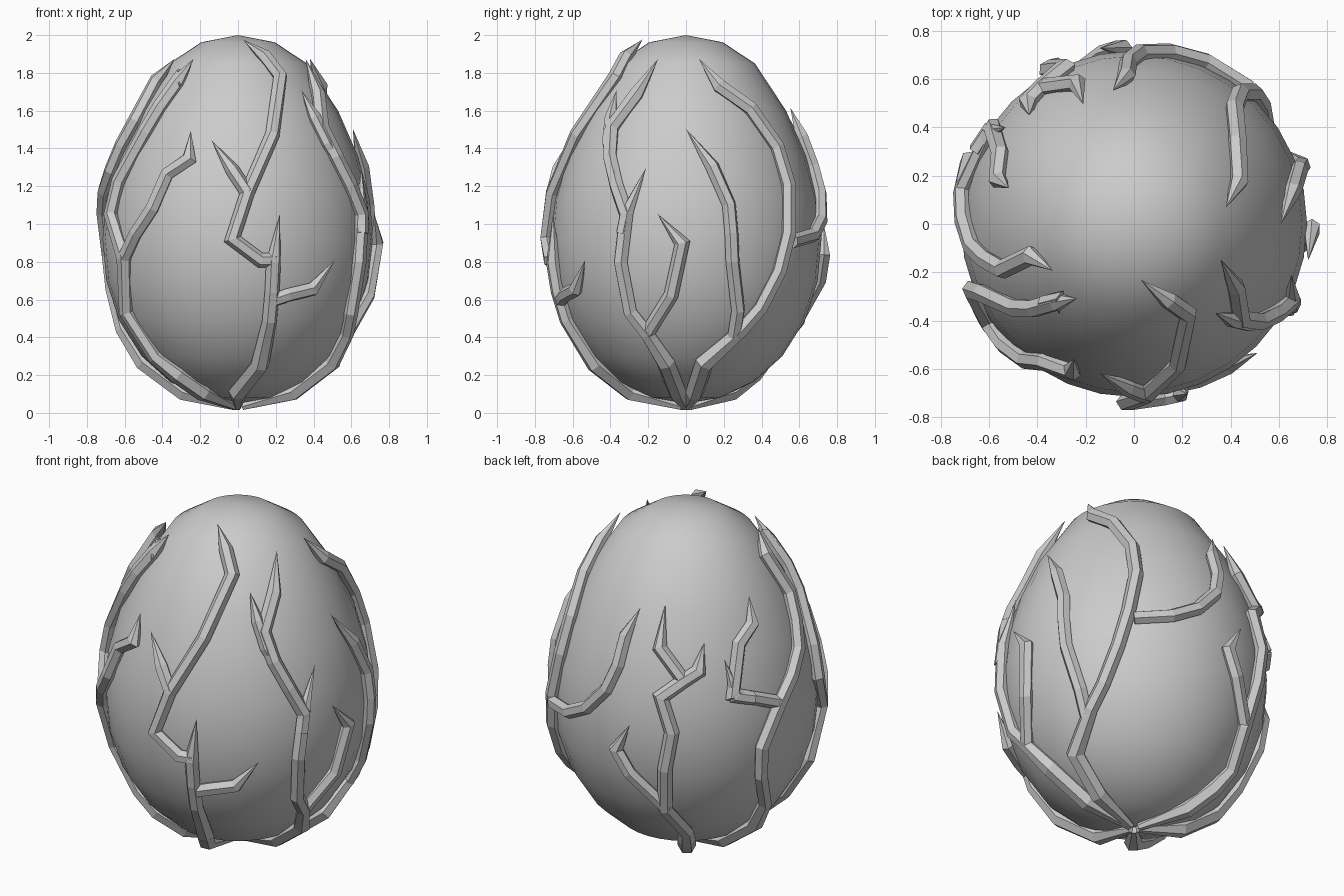
import bpy, bmesh
from math import sin, cos, asin, pi, radians
from mathutils import Vector

if "Cube" in bpy.data.objects:
    bpy.data.objects.remove(bpy.data.objects["Cube"])

# Egg outline as (z, radius)
PROFILE = [(.05, 0), (.08, .18), (.165, .36), (.30, .51), (.49, .63), (.70, .697), (.92, .717),
           (1.13, .697), (1.36, .635), (1.6, .53), (1.85, .365), (1.962, .195), (2, 0)]
SEGS = 32
BOTTOM = .05


def radius(z):
    for (z0, r0), (z1, r1) in zip(PROFILE, PROFILE[1:]):
        if z <= z1:
            return max(0, r0 + (r1 - r0) * (z - z0) / (z1 - z0))
    return 0


def normal(ang, z):
    lo, hi = max(z - .08, BOTTOM), min(z + .08, 2)
    slope = (radius(hi) - radius(lo)) / (hi - lo)
    return Vector((cos(ang), sin(ang), -slope)).normalized()


def surface(ang, z):
    return Vector((radius(z) * cos(ang), radius(z) * sin(ang), z))


def make_object(name, bm):
    bmesh.ops.recalc_face_normals(bm, faces=bm.faces)
    mesh = bpy.data.meshes.new(name)
    bm.to_mesh(mesh)
    bm.free()
    ob = bpy.data.objects.new(name, mesh)
    bpy.context.collection.objects.link(ob)
    return ob


# Egg shell, lathed
bm = bmesh.new()
rings = [[bm.verts.new((r * cos(2 * pi * k / SEGS), r * sin(2 * pi * k / SEGS), z)) for k in range(SEGS)]
         for z, r in PROFILE]
for a, b in zip(rings, rings[1:]):
    for k in range(SEGS):
        j = (k + 1) % SEGS
        bm.faces.new((a[k], a[j], b[j], b[k]))
bmesh.ops.remove_doubles(bm, verts=bm.verts, dist=1e-4)
for f in bm.faces:
    f.smooth = True
make_object("egg_shell", bm)


def to_angle(view, h, z):
    """Azimuth of a point seen in a view: F = front (x), R = right (y), A = degrees."""
    if view == "A":
        return radians(h)
    s = asin(max(-1, min(1, h / (radius(z) + .03))))
    return s - pi / 2 if view == "F" else s


def vein(name, view, pts, thick=.038, root=False):
    """Hexagonal tapering tendril that lies on the shell and ends in a point."""
    path = [(to_angle(view, h, z), z) for h, z in pts]
    if root:
        path = [(path[0][0], BOTTOM + .003)] + path
    fine = [path[0]]
    for n, (a, b) in enumerate(zip(path, path[1:])):
        if (surface(*a) - surface(*b)).length > .3 and not (root and n == 0):
            fine.append(((a[0] + b[0]) / 2, (a[1] + b[1]) / 2))
        fine.append(b)
    nrm = [normal(*p) for p in fine]
    pos = [surface(*p) + n * .021 for p, n in zip(fine, nrm)]
    bm = bmesh.new()
    prev = None
    last = len(pos) - 1
    for i, p in enumerate(pos):
        if i == last:
            tip = bm.verts.new(p + nrm[i] * .012)
            for k in range(6):
                bm.faces.new((prev[k], prev[(k + 1) % 6], tip))
            break
        d_out = (pos[i + 1] - p).normalized()
        d_in = (p - pos[i - 1]).normalized() if i else d_out
        t = (d_in + d_out).normalized()
        mitre = min(1.35, 1 / max(.3, t.dot(d_out)))
        side = t.cross(nrm[i]).normalized()
        r = thick
        if root:
            r = .02 if i == 0 else thick * (1.3 if i < 3 else 1.05)
        ring = [bm.verts.new(p + side * (r * mitre * cos(k * pi / 3)) + nrm[i] * (r * sin(k * pi / 3)))
                for k in range(6)]
        if prev:
            for k in range(6):
                bm.faces.new((prev[k], prev[(k + 1) % 6], ring[(k + 1) % 6], ring[k]))
        else:
            bm.faces.new(ring)
        prev = ring
    make_object(name, bm)


# Front tendril and its branches
vein("front_vein", "F", [(0, .13), (.12, .27), (.17, .5), (.19, .8), (.22, 1.05)], root=True)
vein("front_vein_spur", "F", [(.18, .6), (.27, .63), (.40, .66), (.51, .81)])
vein("front_vein_upper", "F", [(.20, .81), (.12, .81), (-.03, .92), (.05, 1.16), (.23, 1.77), (.15, 1.87), (.03, 1.945)])
vein("front_vein_thorn", "F", [(.05, 1.16), (-.03, 1.28), (-.14, 1.43)])

# Left front tendril
vein("left_vein", "F", [(-.2, .13), (-.45, .31), (-.60, .54), (-.61, .82), (-.68, 1.05), (-.64, 1.22),
                        (-.50, 1.48), (-.33, 1.74), (-.24, 1.85)], root=True)
vein("left_vein_branch", "F", [(-.61, .82), (-.46, 1.08), (-.38, 1.26), (-.26, 1.34), (-.25, 1.48)])
vein("left_vein_thorn", "F", [(-.38, 1.68), (-.32, 1.77), (-.31, 1.71)], .034)

# Right side, front half
vein("right_vein", "R", [(-.05, .13), (-.11, .28), (-.21, .43), (-.30, .54), (-.35, .8), (-.32, 1.05),
                         (-.41, 1.35), (-.40, 1.5), (-.15, 1.85)], root=True)
vein("right_vein_thorn", "R", [(-.34, .95), (-.32, 1.05), (-.21, 1.29)])
vein("right_vein_upper_thorn", "R", [(-.38, 1.25), (-.42, 1.42), (-.37, 1.69)], .034)
vein("right_vein_branch", "R", [(-.21, .43), (-.08, .63), (-.02, .9), (-.15, 1.05)])

# Right side, rear half
vein("rear_right_vein", "R", [(.05, .13), (.10, .28), (.30, .45), (.40, .56), (.50, .75), (.55, .95), (.55, 1.2),
                              (.49, 1.4), (.35, 1.6), (.18, 1.72), (.07, 1.85)], root=True)
vein("rear_right_branch", "R", [(.26, .42), (.28, .55), (.25, .8), (.23, 1.1), (.14, 1.3), (0, 1.49)])
vein("rear_right_hook", "A", [(50, .91), (66, .94), (78, 1.02), (88, 1.16), (92, 1.3), (93, 1.45), (99, 1.6)])

# Back tendril
vein("back_vein", "A", [(126, .13), (125, .32), (115, .5), (116, .76), (119, .98), (114, 1.17), (124, 1.26),
                        (131, 1.31), (134, 1.45)], root=True)
vein("back_vein_thorn", "A", [(124, 1.26), (112, 1.42), (113, 1.63)])
vein("back_vein_branch", "A", [(116, .5), (100, .71), (94, .84), (101, 1.0)])

# Left rear tendril
vein("rear_left_vein", "A", [(170, .13), (172, .28), (168, .45), (160, .66), (159, .84), (169, 1.06), (188, 1.28),
                             (199, 1.54), (197, 1.75), (210, 1.85)], root=True)
vein("rear_left_branch", "A", [(169, 1.06), (146, 1.17), (152, 1.42), (162, 1.5), (164, 1.63)])
vein("rear_left_thorn", "A", [(155, 1.13), (147, 1.16), (143, 1.36)])
